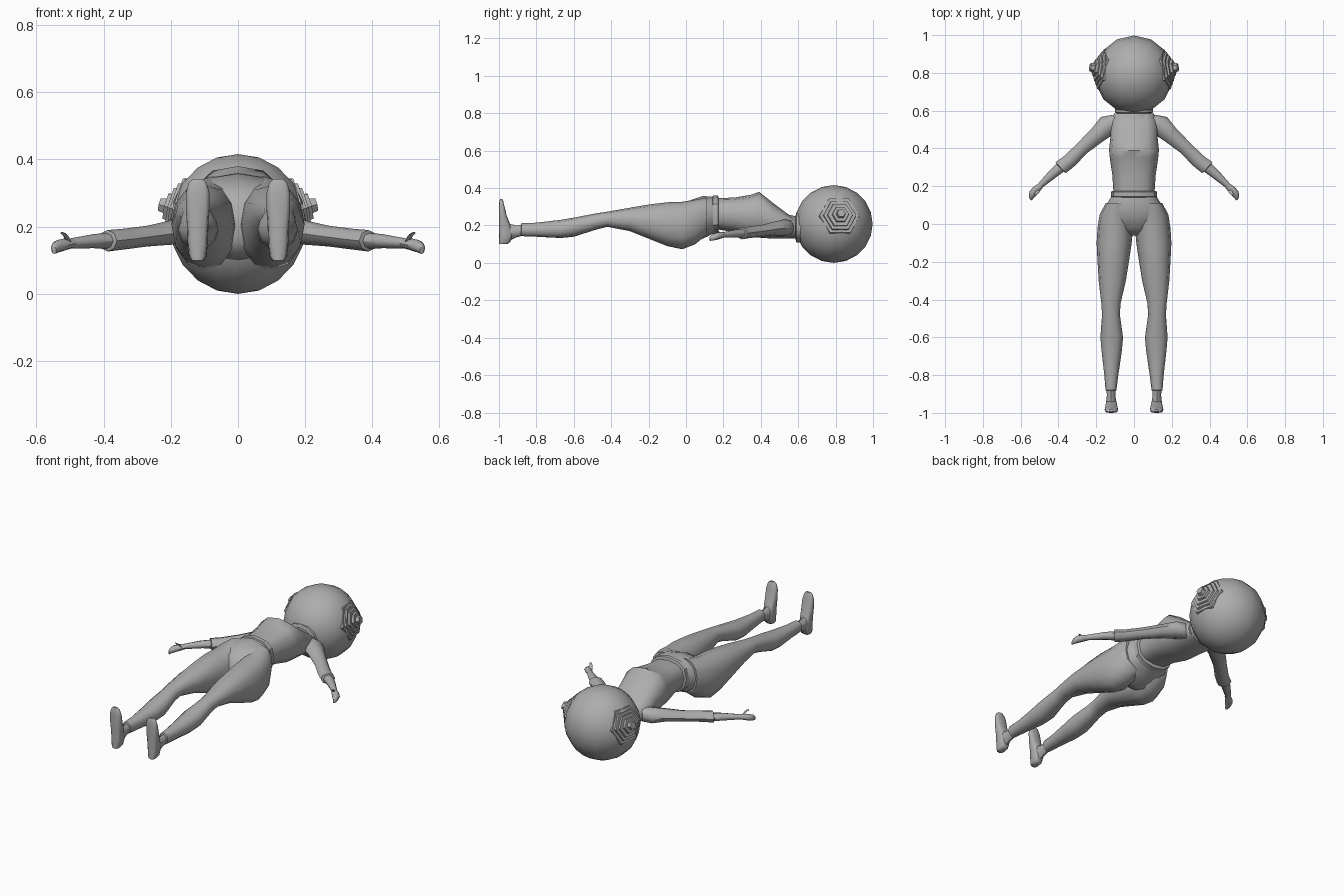
import bpy, bmesh, math
from mathutils import Vector

grey = bpy.data.materials.new("plain_grey")
grey.diffuse_color = (0.42, 0.42, 0.42, 1)

X, Y, Z = Vector((1, 0, 0)), Vector((0, 1, 0)), Vector((0, 0, 1))


def finish(name, bm, mirror=False, angle=50):
    """Turn a bmesh into a smooth-shaded object, optionally mirrored across x."""
    bmesh.ops.recalc_face_normals(bm, faces=bm.faces)
    me = bpy.data.meshes.new(name)
    bm.to_mesh(me)
    bm.free()
    me.materials.append(grey)
    me.shade_smooth()
    me.set_sharp_from_angle(angle=math.radians(angle))
    ob = bpy.data.objects.new(name, me)
    bpy.context.collection.objects.link(ob)
    if mirror:
        mod = ob.modifiers.new("mirror", "MIRROR")
        mod.use_mirror_merge = False
    return ob


def loft(name, rows, u, v, n=12, power=1.0, mirror=False, angle=50):
    """Skin elliptical rings; each row is centre x, y, z, radius on u, radius on v."""
    bm = bmesh.new()
    rings = []
    for x, y, z, ru, rv in rows:
        ring = []
        for i in range(n):
            a = math.tau * i / n
            c, s = math.cos(a), math.sin(a)
            c = math.copysign(abs(c) ** power, c)
            s = math.copysign(abs(s) ** power, s)
            ring.append(bm.verts.new(Vector((x, y, z)) + u * ru * c + v * rv * s))
        rings.append(ring)
    for a, b in zip(rings, rings[1:]):
        for i in range(n):
            j = (i + 1) % n
            bm.faces.new((a[i], a[j], b[j], b[i]))
    bm.faces.new(rings[0])
    bm.faces.new(rings[-1])
    return finish(name, bm, mirror, angle)


def along_y(rows):
    """Rows of x, y, half width, bottom z, top z."""
    return [(x, y, (b + t) / 2, w, (t - b) / 2) for x, y, w, b, t in rows]


# helmet: low-poly ball
bm = bmesh.new()
bmesh.ops.create_uvsphere(bm, u_segments=14, v_segments=10, radius=0.208)
for vert in bm.verts:
    vert.co += Vector((0, 0.79, 0.208))
finish("helmet", bm, angle=60)

# stepped hexagonal ear pieces
axis = Vector((0.2, 0.035, 0.05)).normalized()
side = axis.cross(Z).normalized()
up = side.cross(axis)
centre = Vector((0, 0.79, 0.208))
steps = [(0.15, 0.112), (0.185, 0.108), (0.185, 0.09), (0.197, 0.088),
         (0.197, 0.07), (0.208, 0.068), (0.208, 0.046), (0.222, 0.044),
         (0.222, 0.026), (0.243, 0.022)]
loft("ear_piece", [(*(centre + axis * d), r, r) for d, r in steps],
     side, up, n=6, mirror=True, angle=30)

# neck and collar
loft("neck", along_y([(0, 0.54, 0.10, 0.13, 0.26), (0, 0.585, 0.085, 0.13, 0.25),
                      (0, 0.59, 0.10, 0.11, 0.27), (0, 0.62, 0.10, 0.11, 0.27)]), X, Z)

# torso with bust
loft("torso", along_y([
    (0, 0.585, 0.105, 0.135, 0.235), (0, 0.54, 0.125, 0.13, 0.265),
    (0, 0.46, 0.125, 0.13, 0.325), (0, 0.39, 0.132, 0.135, 0.38),
    (0, 0.35, 0.128, 0.14, 0.365), (0, 0.26, 0.115, 0.165, 0.35),
    (0, 0.16, 0.108, 0.18, 0.345)]), X, Z, power=0.8)

# waistband
loft("waistband", along_y([
    (0, 0.175, 0.112, 0.17, 0.35), (0, 0.17, 0.122, 0.16, 0.36),
    (0, 0.145, 0.122, 0.155, 0.36), (0, 0.14, 0.114, 0.16, 0.352)]),
     X, Z, power=0.85, angle=35)

# pelvis
loft("pelvis", along_y([
    (0, 0.155, 0.113, 0.16, 0.352), (0, 0.09, 0.155, 0.13, 0.358),
    (0, 0.03, 0.175, 0.10, 0.338), (0, -0.02, 0.13, 0.11, 0.315),
    (0, -0.06, 0.05, 0.15, 0.27)]), X, Z, power=0.85)

# trouser legs
loft("trouser_leg", along_y([
    (0.075, 0.11, 0.075, 0.15, 0.35), (0.092, 0.05, 0.09, 0.10, 0.338),
    (0.099, -0.02, 0.094, 0.073, 0.327), (0.105, -0.10, 0.093, 0.09, 0.324),
    (0.11, -0.20, 0.083, 0.13, 0.312), (0.115, -0.30, 0.072, 0.17, 0.295),
    (0.122, -0.42, 0.051, 0.193, 0.274), (0.122, -0.48, 0.047, 0.178, 0.265),
    (0.118, -0.60, 0.060, 0.14, 0.242), (0.118, -0.67, 0.054, 0.133, 0.23),
    (0.12, -0.80, 0.037, 0.14, 0.215), (0.122, -0.88, 0.029, 0.143, 0.212),
    (0.122, -0.882, 0.022, 0.15, 0.205)]), X, Z, power=0.9, mirror=True)

# ankles
loft("ankle", along_y([
    (0.122, -0.86, 0.023, 0.15, 0.205), (0.121, -0.91, 0.023, 0.135, 0.20),
    (0.12, -0.96, 0.028, 0.11, 0.215)]), X, Z, n=8, mirror=True)

# shoes: soles face the feet end, toes point up
shoe = [(0.10, -1.0, -0.955, 0.018), (0.112, -1.0, -0.94, 0.026),
        (0.15, -1.0, -0.925, 0.030), (0.205, -1.0, -0.94, 0.032),
        (0.25, -1.0, -0.958, 0.035), (0.30, -1.0, -0.97, 0.035),
        (0.33, -0.998, -0.977, 0.027), (0.342, -0.994, -0.982, 0.015)]
loft("shoe", [(0.12, (a + b) / 2, z, w, (b - a) / 2) for z, a, b, w in shoe],
     X, Y, power=0.65, mirror=True)

# sleeves, forearms and hands
across = Vector((0.69, 0.72, 0))
loft("sleeve", [
    (0.085, 0.545, 0.19, 0.045, 0.045), (0.135, 0.525, 0.188, 0.058, 0.045),
    (0.19, 0.475, 0.184, 0.046, 0.037), (0.27, 0.405, 0.172, 0.037, 0.031),
    (0.34, 0.335, 0.163, 0.038, 0.031), (0.388, 0.298, 0.158, 0.040, 0.032),
    (0.39, 0.296, 0.158, 0.028, 0.024)], across, Z, n=8, mirror=True)
loft("forearm", [
    (0.37, 0.315, 0.158, 0.030, 0.025), (0.43, 0.265, 0.157, 0.025, 0.021),
    (0.50, 0.200, 0.150, 0.015, 0.015)], across, Z, n=8, mirror=True)
loft("hand", [
    (0.49, 0.208, 0.151, 0.015, 0.014), (0.516, 0.184, 0.147, 0.021, 0.018),
    (0.535, 0.163, 0.142, 0.021, 0.019), (0.545, 0.143, 0.136, 0.014, 0.017),
    (0.547, 0.128, 0.129, 0.007, 0.011)],
     Vector((0.85, 0.53, 0)), Z, n=8, mirror=True)
loft("thumb", [
    (0.505, 0.183, 0.155, 0.010, 0.010), (0.512, 0.167, 0.172, 0.009, 0.009),
    (0.523, 0.155, 0.181, 0.006, 0.005)],
     Vector((0.85, 0.53, 0)), Vector((0.3, -0.4, 0.85)), n=6, mirror=True)
